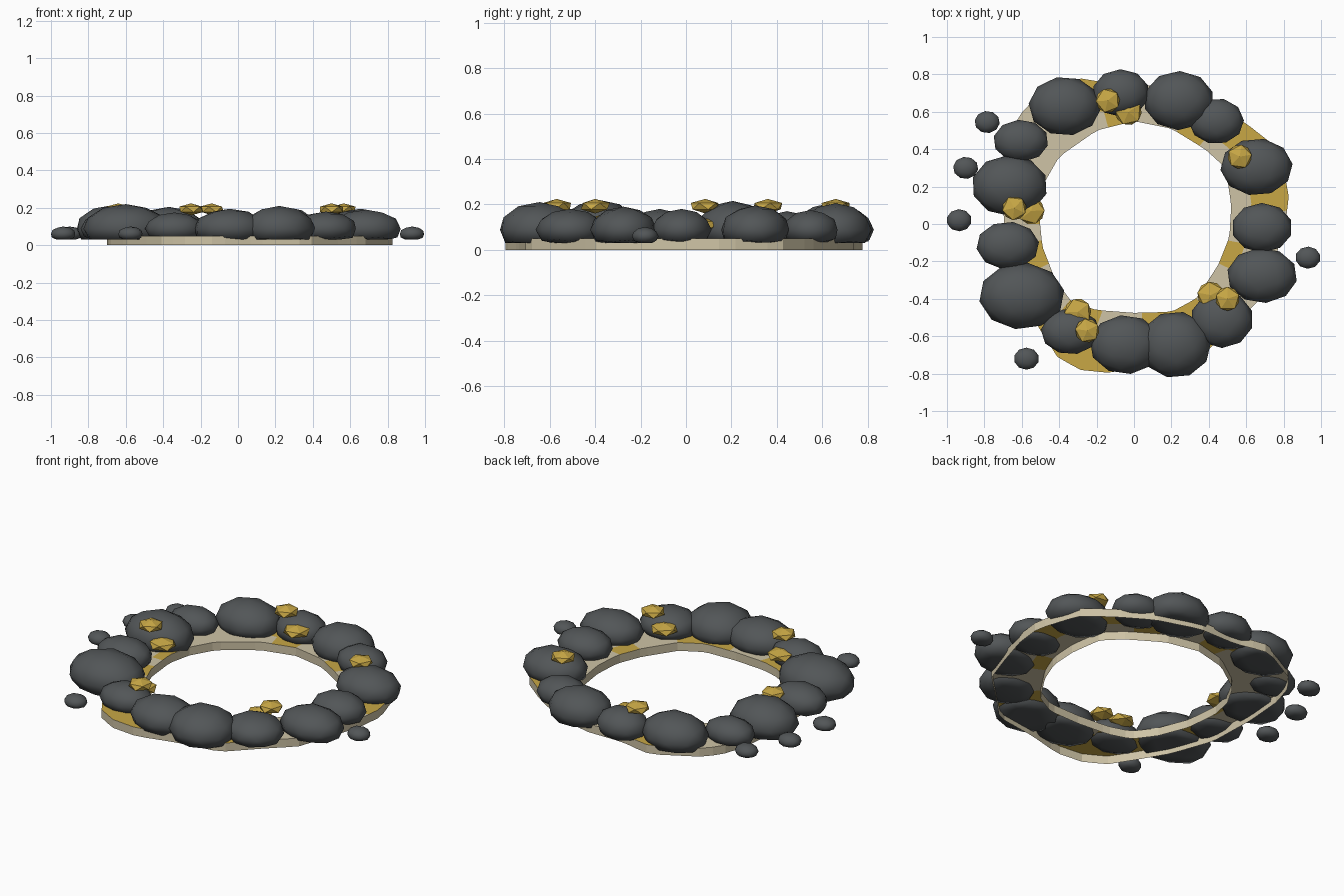
import bpy, bmesh, math, random
from mathutils import Vector, Matrix, geometry

if "Cube" in bpy.data.objects:
    bpy.data.objects.remove(bpy.data.objects["Cube"])

random.seed(4)


def material(name, rgb):
    m = bpy.data.materials.new(name)
    m.diffuse_color = (*rgb, 1)
    m.use_nodes = True
    m.node_tree.nodes["Principled BSDF"].inputs["Base Color"].default_value = m.diffuse_color
    return m


STONE = material("dark_stone", (0.085, 0.093, 0.097))
GOLD = material("gold", (0.58, 0.39, 0.06))
SAND = material("pale_sand", (0.62, 0.55, 0.38))


def finish(bm, name, mats, smooth=False):
    bmesh.ops.recalc_face_normals(bm, faces=bm.faces)
    for f in bm.faces:
        f.smooth = smooth
    me = bpy.data.meshes.new(name)
    bm.to_mesh(me)
    bm.free()
    for m in mats:
        me.materials.append(m)
    ob = bpy.data.objects.new(name, me)
    bpy.context.collection.objects.link(ob)
    return ob


# Sand ring: outline corners, open underneath
OUTER = [(.83, .17), (.75, .42), (.59, .545), (.4, .66), (.15, .74), (-.1, .74),
         (-.27, .78), (-.33, .77), (-.556, .647), (-.63, .56), (-.68, .4),
         (-.70, .15), (-.69, -.15), (-.6, -.4), (-.5, -.57), (-.41, -.71),
         (-.29, -.78), (-.12, -.797), (.1, -.74), (.37, -.7), (.55, -.52),
         (.68, -.4), (.75, -.2), (.81, 0)]
INNER = [(.52, .1), (.49, .3), (.38, .4), (.2, .51), (0, .55), (-.2, .5),
         (-.4, .36), (-.48, .22), (-.51, .08), (-.49, -.12), (-.42, -.3),
         (-.33, -.42), (-.2, -.46), (0, -.475), (.2, -.47), (.33, -.4),
         (.45, -.22), (.51, -.07)]


def on_outline(points, angle):
    """Point where a ray from the centre meets the outline."""
    ray = Vector((math.cos(angle), math.sin(angle))) * 2
    for i, p in enumerate(points):
        hit = geometry.intersect_line_line_2d(
            Vector((0, 0)), ray, Vector(p), Vector(points[i - 1]))
        if hit:
            return hit
    return ray * 0.3


# Gold patches as degree ranges on the inner and outer band of the top
GOLD_INNER = [(50, 65), (90, 105), (165, 180), (190, 205), (230, 250), (275, 310), (335, 350)]
GOLD_OUTER = [(5, 20), (30, 45), (50, 65), (90, 120), (190, 205), (225, 265), (285, 310)]
STEPS, TOP = 72, 0.05
bm = bmesh.new()
rows = []
for k in range(STEPS):
    a = math.radians(k * 360 / STEPS) + 1e-4
    o, i = on_outline(OUTER, a), on_outline(INNER, a)
    mid = i.lerp(o, 0.35)
    rows.append([bm.verts.new((p.x, p.y, z)) for p, z in
                 ((i, 0), (i, TOP), (mid, TOP), (o, TOP), (o, 0))])
for k in range(STEPS):
    p, q = rows[k], rows[(k + 1) % STEPS]
    deg = (k + 0.5) * 360 / STEPS
    for b in range(4):
        f = bm.faces.new((p[b], p[b + 1], q[b + 1], q[b]))
        ranges = {1: GOLD_INNER, 2: GOLD_OUTER}.get(b, [])
        f.material_index = int(any(lo < deg < hi for lo, hi in ranges))
finish(bm, "sand_ring", [SAND, GOLD])


def stone(name, x, y, rx, ry, top, detail, middle):
    """Squashed ball with a flattened bottom."""
    bm = bmesh.new()
    bmesh.ops.create_icosphere(bm, subdivisions=detail, radius=1)
    bmesh.ops.rotate(bm, verts=bm.verts, cent=(0, 0, 0),
                     matrix=Matrix.Rotation(random.uniform(0, 6.28), 3, 'Z'))
    for v in bm.verts:
        v.co = (x + v.co.x * rx * 1.02, y + v.co.y * ry * 1.02,
                max(0.03, middle + v.co.z * (top - middle)))
    finish(bm, name, [STONE], True)


# Big stones around the ring: x, y, half width, half depth, top
BIG = [(-.37, .63, .19, .155, .205), (-.07, .70, .15, .125, .185),
       (.24, .66, .185, .155, .205), (.44, .55, .145, .12, .175),
       (.655, .305, .19, .15, .195), (.685, -.02, .16, .13, .18),
       (.685, -.275, .185, .145, .19), (.47, -.51, .165, .15, .18),
       (.22, -.645, .19, .175, .21), (-.045, -.645, .19, .155, .195),
       (-.34, -.575, .155, .12, .175), (-.6, -.385, .225, .175, .22),
       (-.675, -.115, .165, .125, .18), (-.665, .205, .2, .16, .215),
       (-.605, .445, .145, .11, .17)]
for n, (x, y, rx, ry, top) in enumerate(BIG):
    stone(f"stone_{n + 1}", x, y, rx, ry, top, 2, 0.088)

# Loose pebbles outside the ring
for n, (x, y) in enumerate([(-.785, .545), (-.9, .3), (-.935, .02), (-.575, -.72), (.93, -.18)]):
    stone(f"pebble_{n + 1}", x, y, .066, .058, .1, 2, 0.06)

# Gold nuggets: five on the stones, four lower down
NUGGETS = [(-.14, .66, .192), (.565, .36, .192), (-.64, .085, .192),
           (.5, -.4, .192), (-.25, -.57, .192), (-.03, .6, .125),
           (-.55, .07, .11), (.41, -.38, .12), (-.3, -.47, .12)]
for n, (x, y, z) in enumerate(NUGGETS):
    bm = bmesh.new()
    bmesh.ops.create_icosphere(bm, subdivisions=1, radius=1)
    turn = Matrix.Rotation(random.uniform(0, 6.28), 3, 'Z')
    r = 0.072 if z > 0.15 else 0.08
    for v in bm.verts:
        c = turn @ v.co
        v.co = (x + c.x * r, y + c.y * r, z + c.z * 0.032)
    finish(bm, f"nugget_{n + 1}", [GOLD])
